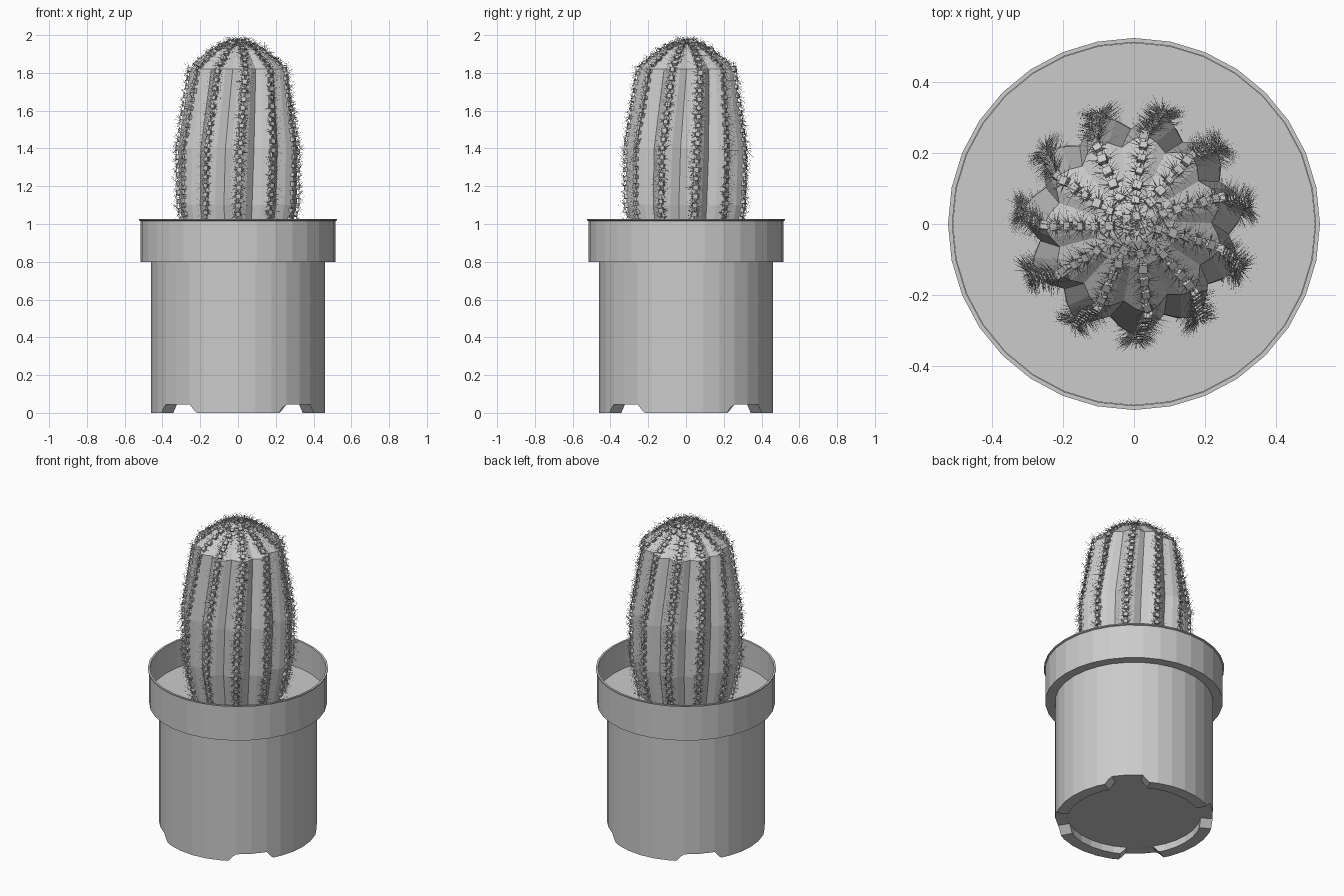
import bpy, bmesh, math, random
from mathutils import Vector, Matrix

if "Cube" in bpy.data.objects:
    bpy.data.objects.remove(bpy.data.objects["Cube"])

random.seed(4)
SIDES, RIBS = 32, 11


def finish(bm, name):
    bmesh.ops.recalc_face_normals(bm, faces=bm.faces[:])
    me = bpy.data.meshes.new(name)
    bm.to_mesh(me)
    bm.free()
    ob = bpy.data.objects.new(name, me)
    bpy.context.collection.objects.link(ob)
    return ob


def polar(r, a, z):
    return Vector((r * math.cos(a), r * math.sin(a), z))


def skin(bm, rings):
    """Bridge rings of points; a ring of one point closes to a tip."""
    loops = [[bm.verts.new(p) for p in ring] for ring in rings]
    for a, b in zip(loops, loops[1:]):
        n = max(len(a), len(b))
        for i in range(n):
            j = (i + 1) % n
            if len(a) == 1:
                bm.faces.new((a[0], b[j], b[i]))
            elif len(b) == 1:
                bm.faces.new((a[i], a[j], b[0]))
            else:
                bm.faces.new((a[i], a[j], b[j], b[i]))


def lathe(name, profile):
    rings = []
    for r, z in profile:
        n = SIDES if r > 0 else 1
        rings.append([polar(r, math.tau * i / SIDES, z) for i in range(n)])
    bm = bmesh.new()
    skin(bm, rings)
    return finish(bm, name)


# Pot with recessed base, overhanging collar and thin lip
pot = lathe("pot", [(0, .045), (.39, .045), (.39, 0), (.46, 0), (.46, .80),
                    (.517, .80), (.517, 1.017), (.525, 1.02), (.525, 1.027),
                    (.513, 1.027), (.513, .82), (0, .82)])

# Four drainage notches in the foot ring
bm = bmesh.new()
for k in range(4):
    mid = math.radians(45 + 90 * k)
    rings = []
    for r in (.385, .6):
        rings.append([polar(r, mid + math.radians(d), z) for d, z in
                      ((-17.5, -.005), (17.5, -.005), (11.25, .044), (-11.25, .044))])
    vs = [bm.verts.new(p) for ring in rings for p in ring]
    for f in ((0, 1, 2, 3), (4, 5, 6, 7), (0, 1, 5, 4),
              (1, 2, 6, 5), (2, 3, 7, 6), (3, 0, 4, 7)):
        bm.faces.new([vs[i] for i in f])
cutter = finish(bm, "notch_cutter")
cutter.hide_render = True
cutter.hide_set(True)
cut = pot.modifiers.new("notches", 'BOOLEAN')
cut.operation, cut.solver, cut.object = 'DIFFERENCE', 'EXACT', cutter

# Soil
lathe("soil", [(0, .83), (.512, .83), (.512, .855), (0, .855)])

# Cactus body: (rib radius, z, groove depth, twist in degrees)
RINGS = [(.26, .84, .14, 0), (.315, 1.10, .16, 0), (.32, 1.40, .16, 2),
         (.255, 1.82, .14, 9), (.13, 1.92, .10, 11), (.05, 1.96, .05, 13)]
APEX = Vector((0, 0, 1.968))


def rib_angle(k, twist):
    return math.radians(-90 + twist) + math.tau * k / RIBS


rings = []
for r, z, depth, twist in RINGS:
    ring = []
    for i in range(RIBS * 4):
        dip = (0, .45, 1, .45)[i % 4] * depth
        ring.append(polar(r * (1 - dip), rib_angle(i / 4, twist), z))
    rings.append(ring)
bm = bmesh.new()
skin(bm, rings + [[APEX]])
bm.faces.new([v for v in bm.verts[:]][:RIBS * 4]) if bm.verts.ensure_lookup_table() is None else None
finish(bm, "cactus_body")

# Areoles (small blocks) along each rib, each with a tuft of spines
blocks, spines = bmesh.new(), bmesh.new()


def add_spine(base, tip):
    d = (tip - base).normalized()
    u = d.orthogonal().normalized() * .0013
    foot = [spines.verts.new(base + Matrix.Rotation(math.tau * i / 3, 3, d) @ u)
            for i in range(3)]
    end = spines.verts.new(tip)
    for i in range(3):
        spines.faces.new((foot[i], foot[(i + 1) % 3], end))


def add_areole(p, along, out):
    side = along.cross(out)
    m = Matrix((side, along, out)).transposed().to_4x4()
    size = random.uniform(.020, .026)
    spin = Matrix.Rotation(random.uniform(-.25, .25), 4, 'Z')
    bmesh.ops.create_cube(blocks, size=size, matrix=Matrix.Translation(p) @ m @ spin)
    for i in range(16):
        a = math.tau * (i + random.random()) / 16
        d = side * math.cos(a) + along * math.sin(a) * .7 + out * random.uniform(.15, .7)
        tip = p + d.normalized() * random.uniform(.04, .075)
        tip.z = min(tip.z, 2.0)
        add_spine(p, tip)


for k in range(RIBS):
    path = [polar(r, rib_angle(k, t), z) for r, z, _, t in RINGS]
    left = .03 + .01 * (k % 3)
    for a, b in zip(path, path[1:]):
        along = (b - a).normalized()
        radial = Vector((a.x, a.y, 0)).normalized()
        out = (radial - along * radial.dot(along)).normalized()
        if out.z < -.5:
            out = -out
        length = (b - a).length
        while left < length:
            add_areole(a + along * left, along, out)
            left += .047
        left -= length
# Crown tuft
for i in range(5):
    add_areole(polar(.025, math.tau * i / 5, 1.964), Vector((0, 1, 0)), Vector((0, 0, 1)))
finish(blocks, "areoles")
finish(spines, "spines")
